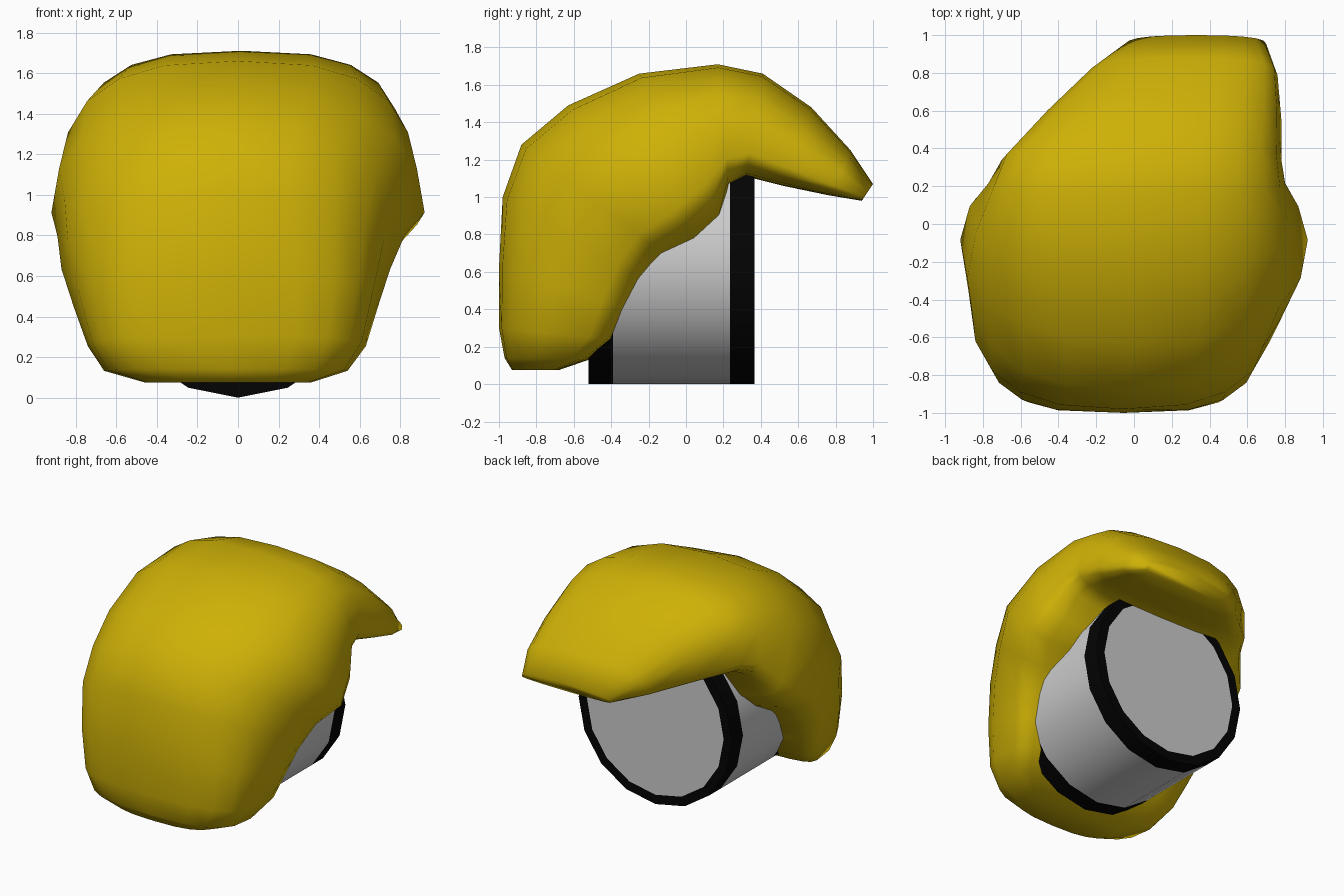
import bpy, bmesh, math
from mathutils import Vector

if "Cube" in bpy.data.objects:
    bpy.data.objects.remove(bpy.data.objects["Cube"])


def material(name, color):
    m = bpy.data.materials.new(name)
    m.diffuse_color = color
    m.use_nodes = True
    m.node_tree.nodes["Principled BSDF"].inputs["Base Color"].default_value = m.diffuse_color
    return m


yellow = material("yellow", (0.62, 0.44, 0.002, 1))
black = material("black", (0.001, 0.001, 0.001, 1))
grey = material("grey", (0.8, 0.8, 0.8, 1))


def loft(name, rings, mats, ring_mats, angle):
    """Skin a list of closed point rings and close both ends."""
    bm = bmesh.new()
    vs = [[bm.verts.new(p) for p in r] for r in rings]
    n = len(vs[0])
    for i, (a, b) in enumerate(zip(vs, vs[1:])):
        for k in range(n):
            f = bm.faces.new((a[k], a[(k + 1) % n], b[(k + 1) % n], b[k]))
            f.material_index = ring_mats[i]
    bm.faces.new(vs[0])
    bm.faces.new(vs[-1])
    bmesh.ops.recalc_face_normals(bm, faces=bm.faces)
    me = bpy.data.meshes.new(name)
    bm.to_mesh(me)
    bm.free()
    for m in mats:
        me.materials.append(m)
    ob = bpy.data.objects.new(name, me)
    bpy.context.collection.objects.link(ob)
    bpy.context.view_layer.objects.active = ob
    ob.select_set(True)
    bpy.ops.object.shade_smooth_by_angle(angle=math.radians(angle))
    ob.select_set(False)
    return ob


# Drum: grey cylinder along y with flush black rims, its top sunk into the hood
R = 0.64


def circle(y, r, n=16):
    return [Vector((r * math.sin(2 * math.pi * k / n), y,
                    R - r * math.cos(2 * math.pi * k / n))) for k in range(n)]


drum = [circle(-0.52, R - 0.08), circle(-0.52, R), circle(-0.39, R),
        circle(0.235, R), circle(0.365, R), circle(0.365, R - 0.07)]
loft("drum", drum, [grey, black], [1, 1, 0, 1, 1], 35)

# Hood: sections fanned from the front bottom, over the top, to the rear peak
# outer y, outer z, inner y, inner z, left x, right x, squareness power
sections = [
    (-0.93, 0.075, -0.68, 0.075, -0.46, 0.36, 0.74),
    (-0.97, 0.14, -0.52, 0.13, -0.66, 0.54, 0.62),
    (-1.00, 0.30, -0.38, 0.24, -0.74, 0.63, 0.58),
    (-1.00, 0.62, -0.29, 0.40, -0.81, 0.69, 0.64),
    (-0.98, 1.00, -0.20, 0.53, -0.87, 0.75, 0.76),
    (-0.88, 1.28, -0.08, 0.66, -0.89, 0.82, 0.84),
    (-0.63, 1.49, 0.07, 0.75, -0.92, 0.92, 0.84),
    (-0.25, 1.66, 0.19, 0.88, -0.87, 0.87, 0.74),
    (0.17, 1.71, 0.23, 1.06, -0.77, 0.80, 0.70),
    (0.41, 1.66, 0.32, 1.11, -0.70, 0.78, 0.72),
    (0.67, 1.48, 0.52, 1.06, -0.48, 0.78, 0.74),
    (0.88, 1.25, 0.76, 1.01, -0.24, 0.76, 0.72),
    (1.00, 1.07, 0.94, 0.98, -0.04, 0.70, 0.80),
]


def spow(v, p):
    return math.copysign(abs(v) ** p, v)


def hood_ring(oy, oz, iy, iz, xl, xr, power, n=20):
    inner, outer = Vector((0, iy, iz)), Vector((0, oy, oz))
    pts = []
    for k in range(n):
        t = 2 * math.pi * k / n
        c, s = spow(math.cos(t), power), spow(math.sin(t), power)
        f = 0.22 + s * (0.78 if s > 0 else 0.22)
        p = inner.lerp(outer, f)
        p.x = (xl + xr) / 2 + c * (xr - xl) / 2
        pts.append(p)
    return pts


loft("hood", [hood_ring(*s) for s in sections], [yellow], [0] * len(sections), 120)
